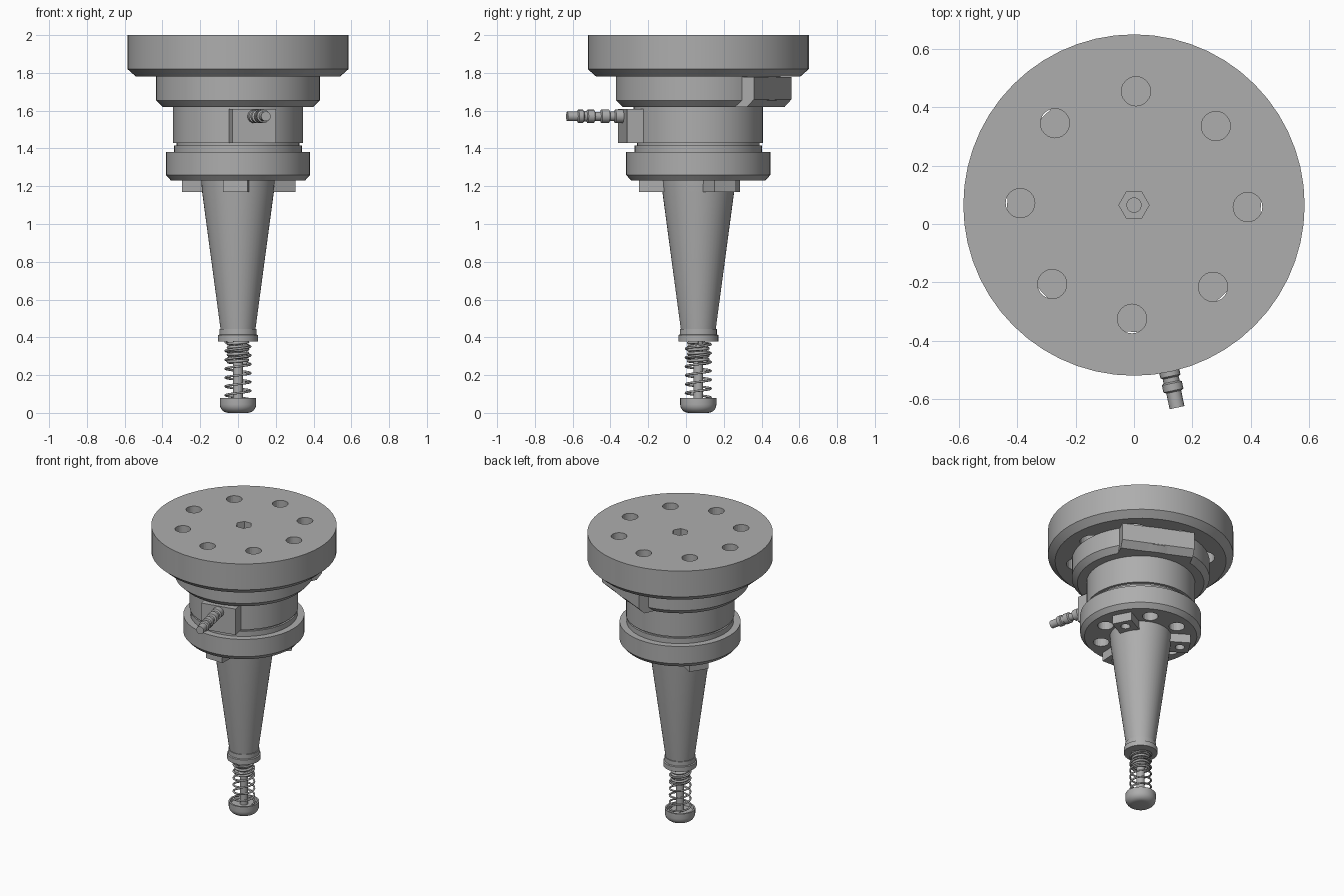
import bpy, bmesh
from math import sin, cos, pi, radians
from mathutils import Matrix, Vector

cube = bpy.data.objects.get("Cube")
if cube:
    bpy.data.objects.remove(cube, do_unlink=True)

AXIS = Vector((0, 0.065, 0))   # the turning axis of the body

steel = bpy.data.materials.new("grey steel")
steel.use_nodes = True
GREY = (0.42, 0.42, 0.42, 1)
steel.diffuse_color = GREY
steel.node_tree.nodes["Principled BSDF"].inputs["Base Color"].default_value = GREY


def finish(bm, name, matrix=None, smooth=True):
    bmesh.ops.recalc_face_normals(bm, faces=bm.faces)
    if matrix:
        bm.transform(matrix)
    mesh = bpy.data.meshes.new(name)
    bm.to_mesh(mesh)
    bm.free()
    mesh.materials.append(steel)
    ob = bpy.data.objects.new(name, mesh)
    bpy.context.collection.objects.link(ob)
    if smooth:
        shade(ob)
    return ob


def select(ob):
    bpy.ops.object.select_all(action='DESELECT')
    ob.select_set(True)
    bpy.context.view_layer.objects.active = ob


def shade(ob):
    select(ob)
    bpy.ops.object.shade_smooth_by_angle(angle=radians(25))


def spin_profile(bm, profile, steps, matrix):
    """Turn an (r, z) profile around z into bm."""
    part = bmesh.new()
    verts = [part.verts.new((r, 0, z)) for r, z in profile]
    edges = [part.edges.new(pair) for pair in zip(verts, verts[1:])]
    bmesh.ops.spin(part, geom=verts + edges, cent=(0, 0, 0), axis=(0, 0, 1),
                   angle=2 * pi, steps=steps, use_duplicate=False)
    bmesh.ops.remove_doubles(part, verts=part.verts, dist=1e-5)
    bmesh.ops.recalc_face_normals(part, faces=part.faces)
    part.transform(matrix)
    temp = bpy.data.meshes.new("temp")
    part.to_mesh(temp)
    part.free()
    bm.from_mesh(temp)
    bpy.data.meshes.remove(temp)


def lathe(name, profile, steps=48, matrix=None):
    bm = bmesh.new()
    spin_profile(bm, profile, steps, matrix or Matrix.Translation(AXIS))
    return finish(bm, name)


def polar(radius, degrees, z=0):
    a = radians(degrees)
    return AXIS + Vector((radius * cos(a), radius * sin(a), z))


def radial(degrees, z=0):
    """Frame on the axis whose local x points outwards."""
    return Matrix.Translation(AXIS + Vector((0, 0, z))) @ Matrix.Rotation(radians(degrees), 4, 'Z')


def box(name, x, y, z, matrix, bevel_rule=None, bevel=0.0):
    bm = bmesh.new()
    bmesh.ops.create_cube(bm, size=1)
    for v in bm.verts:
        v.co = [lo + (c + 0.5) * (hi - lo) for c, (lo, hi) in zip(v.co, (x, y, z))]
    if bevel_rule:
        picked = [e for e in bm.edges if bevel_rule((e.verts[0].co + e.verts[1].co) / 2)]
        bmesh.ops.bevel(bm, geom=picked, offset=bevel, segments=1, affect='EDGES')
    return finish(bm, name, matrix, smooth=False)


def cut(target, cutters):
    """Subtract spun cutters, each (profile, steps, position)."""
    bm = bmesh.new()
    for profile, steps, place in cutters:
        spin_profile(bm, profile, steps, Matrix.Translation(place))
    tool = finish(bm, "hole_cutter", smooth=False)
    tool.hide_render = True
    mod = target.modifiers.new("holes", 'BOOLEAN')
    mod.operation, mod.solver, mod.object = 'DIFFERENCE', 'EXACT', tool
    select(target)
    # keep the cut ahead of the smoothing step
    bpy.ops.object.modifier_move_to_index(modifier=mod.name, index=0)
    bpy.ops.object.modifier_apply(modifier=mod.name)
    bpy.data.objects.remove(tool, do_unlink=True)
    shade(target)


def drill(radius, top, bottom):
    return [(0, top), (radius, top), (radius, bottom), (0, bottom)]


# Top flange with eight stepped bolt holes and a hex socket
flange = lathe("top_flange", [(0, 2), (0.585, 2), (0.585, 1.82), (0.54, 1.78), (0, 1.78)], 56)
bolt = [(0, 2.02), (0.05, 2.02), (0.05, 1.88), (0.08, 1.88), (0.08, 1.76), (0, 1.76)]
holes = [(bolt, 24, polar(0.39, 45 * i - 1)) for i in range(8)]
socket = [(0, 2.02), (0.052, 2.02), (0.052, 1.95), (0, 1.95)]
cut(flange, holes + [(socket, 6, AXIS)])
lathe("socket_pin", [(0, 1.965), (0.026, 1.965), (0.026, 1.94), (0, 1.94)], 20)

# Upper collar and its clamp block
lathe("upper_collar", [(0, 1.78), (0.435, 1.78), (0.435, 1.655), (0.40, 1.62), (0, 1.62)])
box("clamp_block", (0.2, 0.435), (-0.235, 0.235), (1.62, 1.778), radial(65),
    lambda c: c.x > 0.43 and c.z < 1.63, 0.04)

# Middle body with a groove, and the cable mount
lathe("middle_body", [(0, 1.625), (0.343, 1.625), (0.343, 1.43), (0.325, 1.43), (0.325, 1.416),
                      (0.338, 1.416), (0.338, 1.37), (0, 1.37)])
box("cable_mount", (0.2, 0.41), (-0.118, 0.118), (1.43, 1.61), radial(-78))

# Cable connector made of stepped rings
plug = [(0, 0.38), (0.036, 0.38), (0.036, 0.45), (0.026, 0.455), (0.026, 0.48), (0.036, 0.485),
        (0.036, 0.525), (0.024, 0.53), (0.024, 0.56), (0.035, 0.565), (0.035, 0.60), (0.028, 0.605),
        (0.028, 0.62), (0.035, 0.625), (0.035, 0.65), (0.026, 0.655), (0.026, 0.71), (0, 0.71)]
lathe("cable_connector", plug, 16, radial(-78, 1.57) @ Matrix.Rotation(pi / 2, 4, 'Y'))

# Lower collar with six bolt pockets underneath
collar = lathe("lower_collar", [(0, 1.38), (0.382, 1.38), (0.382, 1.26), (0.355, 1.23), (0, 1.23)])
cut(collar, [(drill(0.05, 1.32, 1.2), 20, polar(0.26, 27.5 + 120 * i + side))
             for i in range(3) for side in (36, 84)])

# Three drive lugs
for i in range(3):
    turn = 27.5 + 120 * i
    lug = box(f"drive_lug_{i + 1}", (0.15, 0.31), (-0.065, 0.065), (1.17, 1.24), radial(turn))
    cut(lug, [(drill(0.03, 1.21, 1.15), 16, polar(0.25, turn))])

# Tapered shank with its end ring
lathe("tapered_shank", [(0, 1.235), (0.195, 1.235), (0.19, 1.17), (0.092, 0.44), (0, 0.44)])
lathe("shank_ring", [(0, 0.445), (0.098, 0.445), (0.098, 0.415), (0.106, 0.412), (0.106, 0.378),
                     (0, 0.378)], 32)

# Plunger rod and rounded foot
lathe("plunger_rod", [(0, 0.39), (0.026, 0.39), (0.026, 0.04), (0, 0.04)], 20)
foot = [(0, 0.06), (0.08, 0.06), (0.085, 0.08), (0.096, 0.08), (0.096, 0.045)]
foot += [(0.051 + 0.045 * cos(a), 0.045 - 0.045 * sin(a)) for a in (k * pi / 12 for k in range(1, 7))]
lathe("plunger_foot", foot + [(0, 0)], 32)


def spring(name, radius, wire, low, high, turns):
    curve = bpy.data.curves.new(name, 'CURVE')
    curve.dimensions = '3D'
    curve.bevel_depth = wire
    curve.bevel_resolution = 2
    curve.use_fill_caps = True
    line = curve.splines.new('POLY')
    count = int(turns * 24)
    line.points.add(count)
    for k, point in enumerate(line.points):
        t = k / count
        point.co = (*polar(radius, 360 * turns * t, low + (high - low) * t), 1)
    line.use_smooth = True
    curve.materials.append(steel)
    ob = bpy.data.objects.new(name, curve)
    bpy.context.collection.objects.link(ob)


# Return spring, with a tighter inner coil at the top
spring("return_spring", 0.066, 0.006, 0.07, 0.375, 6.5)
spring("inner_coil", 0.052, 0.008, 0.26, 0.375, 6)
